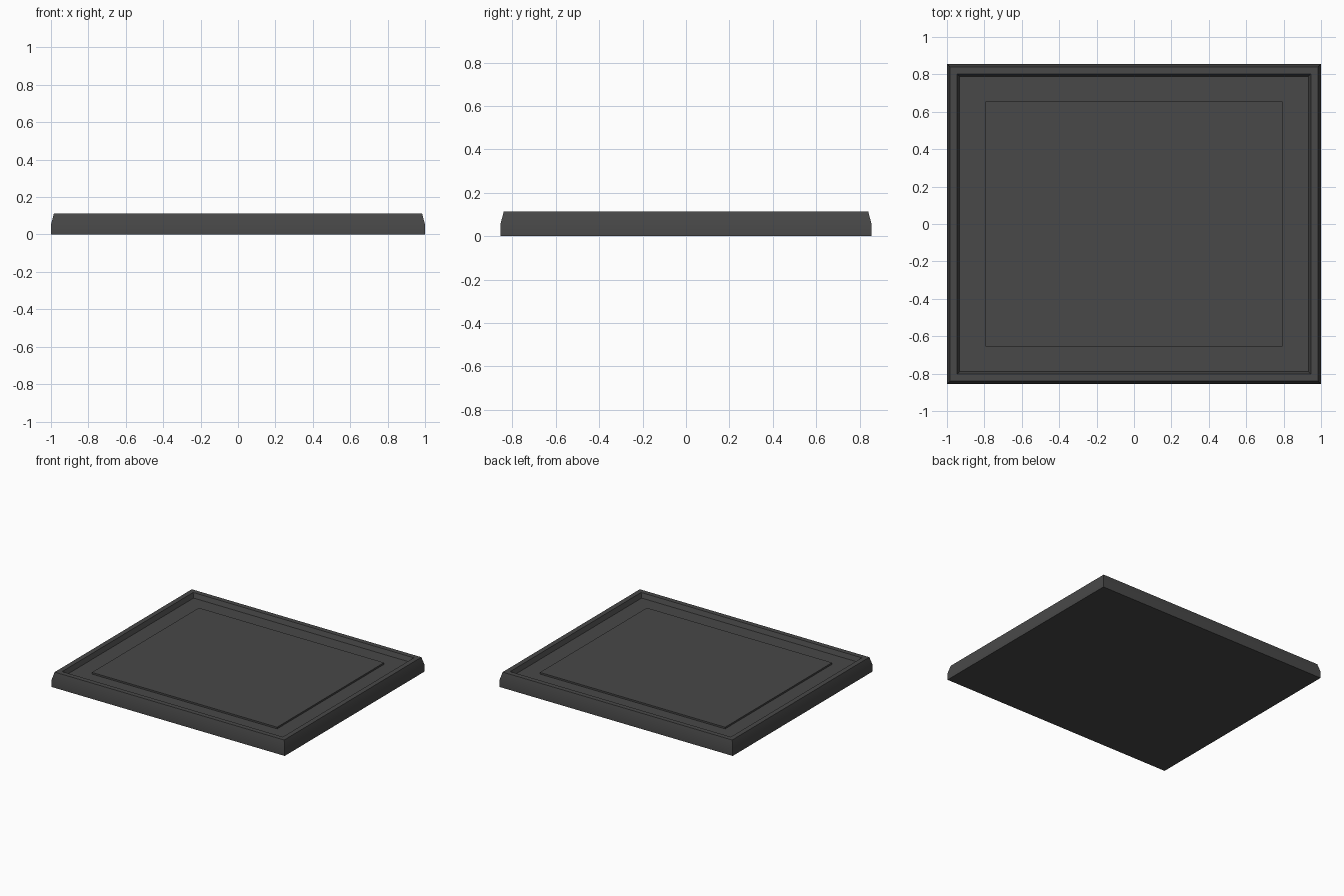
import bpy, bmesh, math

if "Cube" in bpy.data.objects:
    bpy.data.objects.remove(bpy.data.objects["Cube"])

HX, HY = 1.0, 0.856   # half sizes of the slab

mat = bpy.data.materials.new("dark grey")
mat.diffuse_color = (0.065, 0.065, 0.065, 1)
mat.use_nodes = True
mat.node_tree.nodes["Principled BSDF"].inputs["Base Color"].default_value = mat.diffuse_color


def ring_object(name, rings):
    """Stack rectangular loops (half x, half y, z), bridge them, cap both ends."""
    bm = bmesh.new()
    loops = []
    for x, y, z in rings:
        loops.append([bm.verts.new((sx * x, sy * y, z))
                      for sx, sy in ((-1, -1), (1, -1), (1, 1), (-1, 1))])
    for a, b in zip(loops, loops[1:]):
        for i in range(4):
            j = (i + 1) % 4
            bm.faces.new((a[i], a[j], b[j], b[i]))
    bm.faces.new(loops[0][::-1])
    bm.faces.new(loops[-1])
    bmesh.ops.recalc_face_normals(bm, faces=bm.faces)
    me = bpy.data.meshes.new(name)
    bm.to_mesh(me)
    bm.free()
    me.materials.append(mat)
    ob = bpy.data.objects.new(name, me)
    bpy.context.collection.objects.link(ob)
    bpy.ops.object.select_all(action='DESELECT')
    ob.select_set(True)
    bpy.context.view_layer.objects.active = ob
    bpy.ops.object.shade_smooth_by_angle(angle=math.radians(30))
    return ob


# Slab with tapered sides, raised rim and sunken floor (inset, height)
profile = [(0, 0), (0, 0.052), (0.016, 0.113), (0.054, 0.113), (0.067, 0.078)]
ring_object("tray", [(HX - d, HY - d, z) for d, z in profile])

# Slightly raised centre panel
ring_object("centre_panel", [(0.794, 0.655, 0.074), (0.794, 0.655, 0.091)])
